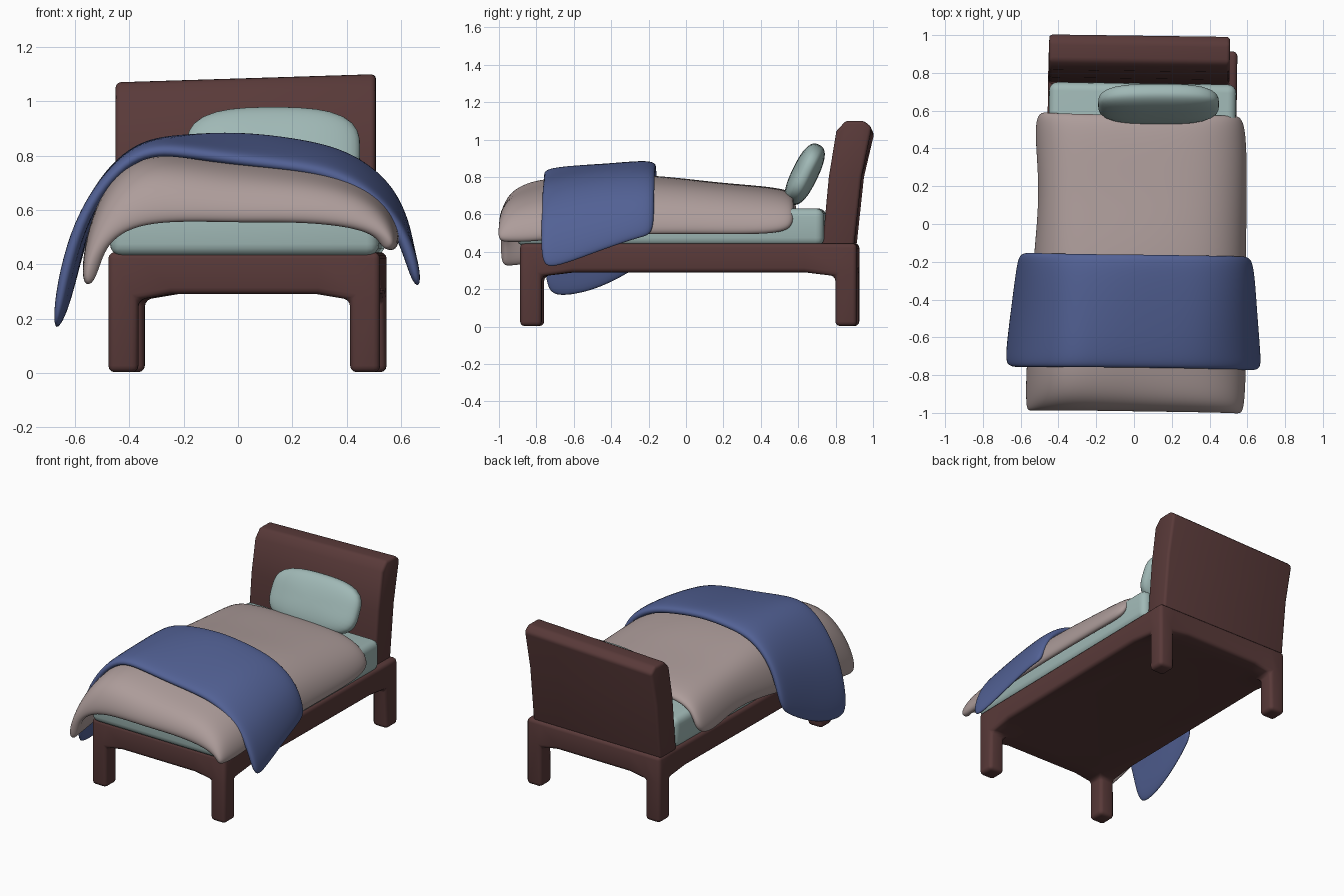
import bpy
import bmesh
import math
from mathutils import Matrix, Vector

default_cube = bpy.data.objects.get("Cube")
if default_cube:
    bpy.data.objects.remove(default_cube, do_unlink=True)

# The bed is turned very slightly; hard parts share this placement
BED = Matrix.Translation((0.035, 0.02, 0)) @ Matrix.Rotation(-0.014, 4, 'Z')


def material(name, color):
    mat = bpy.data.materials.new(name)
    mat.use_nodes = True
    mat.diffuse_color = (*color, 1)
    mat.node_tree.nodes["Principled BSDF"].inputs["Base Color"].default_value = (*color, 1)
    return mat


wood = material("dark red wood", (0.1, 0.042, 0.041))
linen = material("pale teal linen", (0.35, 0.48, 0.465))
cotton = material("dusty pink cotton", (0.42, 0.335, 0.325))
wool = material("blue wool", (0.085, 0.12, 0.3))


def finish(bm, name, mat, matrix=Matrix(), angle=40):
    bmesh.ops.recalc_face_normals(bm, faces=bm.faces)
    mesh = bpy.data.meshes.new(name)
    bm.to_mesh(mesh)
    bm.free()
    mesh.materials.append(mat)
    obj = bpy.data.objects.new(name, mesh)
    bpy.context.collection.objects.link(obj)
    obj.matrix_world = matrix
    bpy.ops.object.select_all(action='DESELECT')
    obj.select_set(True)
    bpy.context.view_layer.objects.active = obj
    bpy.ops.object.shade_smooth_by_angle(angle=math.radians(angle))
    return obj


def box(low, high):
    low, high = Vector(low), Vector(high)
    bm = bmesh.new()
    bmesh.ops.create_cube(bm, size=1)
    for v in bm.verts:
        v.co = (low + high) / 2 + v.co * (high - low)
    return bm


def round_edges(bm, width, segments=3):
    bmesh.ops.recalc_face_normals(bm, faces=bm.faces)
    edges = [e for e in bm.edges if e.calc_face_angle(0) > 0.6]
    bmesh.ops.bevel(bm, geom=edges, offset=width, segments=segments,
                    profile=0.5, affect='EDGES', clamp_overlap=True)


# Frame: a slab cut into cells, corner cells pulled down into legs
bm = box((-0.5, -0.9, 0.29), (0.5, 0.9, 0.445))
for axis, cuts in ((0, (0.39, 0.27)), (1, (0.785, 0.62))):
    for cut in cuts:
        for side in (-1, 1):
            co, no = Vector(), Vector()
            co[axis], no[axis] = cut * side, 1
            bmesh.ops.bisect_plane(bm, geom=bm.verts[:] + bm.edges[:] + bm.faces[:],
                                   plane_co=co, plane_no=no)
corners = []
for f in bm.faces:
    c = f.calc_center_median()
    if c.z < 0.3 and abs(c.x) > 0.4 and abs(c.y) > 0.8:
        corners.append(f)
# Small brackets where the rails meet the legs
for v in bm.verts:
    if v.co.z < 0.3 and abs(v.co.x) > 0.38 and abs(v.co.y) > 0.78:
        v.co.z = 0.27
legs = bmesh.ops.extrude_face_region(bm, geom=corners)
for v in legs["geom"]:
    if isinstance(v, bmesh.types.BMVert):
        v.co.z = 0.003
for f in corners:
    if f.is_valid:
        bm.faces.remove(f)
round_edges(bm, 0.024)
finish(bm, "bed_frame", wood, BED)

# Headboard: leaning side profile extruded across, top rising to one side
profile = [(0.715, 0.43), (0.75, 0.8), (0.79, 1.03), (0.84, 1.085), (0.94, 1.085),
           (0.98, 1.05), (0.925, 0.8), (0.885, 0.43)]
bm = bmesh.new()
ends = []
for x, lift in ((-0.497, -0.015), (0.46, 0.015)):
    ends.append([bm.verts.new((x, y, z + (lift if z > 1 else 0))) for y, z in profile])
    bm.faces.new(ends[-1])
for i in range(len(profile)):
    j = (i + 1) % len(profile)
    bm.faces.new((ends[0][i], ends[0][j], ends[1][j], ends[1][i]))
round_edges(bm, 0.018)
finish(bm, "headboard", wood, BED)

# Mattress
bm = box((-0.494, -0.92, 0.43), (0.497, 0.725, 0.632))
round_edges(bm, 0.045, 4)
finish(bm, "mattress", linen, BED)

# Pillow: squared-off ellipsoid leaning on the headboard
bm = bmesh.new()
bmesh.ops.create_uvsphere(bm, u_segments=40, v_segments=24, radius=1)
for v in bm.verts:
    x, z, y = v.co
    flat = math.hypot(x, z)
    square = (abs(x / flat) ** 3.4 + abs(z / flat) ** 3.4) ** (-1 / 3.4) if flat > 1e-5 else 1
    swell = 0.07 * math.copysign(abs(y) ** 0.75, y)
    grow = flat ** 0.8 * square
    v.co = (math.copysign(grow * abs(x) / max(flat, 1e-5), x) * 0.32, swell,
            math.copysign(grow * abs(z) / max(flat, 1e-5), z) * 0.175 * (1 - 0.1 * x * x))
finish(bm, "pillow", linen,
       Matrix.Translation((0.13, 0.635, 0.815)) @ Matrix.Rotation(math.radians(-26), 4, 'X'), 180)


def drape(name, rows, mat, thickness, skew):
    """Row: y, left hem x and z, left/middle/right top z, right hem x and z."""
    bm = bmesh.new()
    grid = []
    for y, xl, zl, tl, mid, tr, xr, zr in rows:
        sl, sr = -0.4, 0.42
        points = [(xl, zl), (sl + 0.75 * (xl - sl), zl + 0.6 * (tl - zl)), (sl, tl),
                  (-0.2, (tl + mid) / 2 + 0.01), (0, mid), (0.22, (tr + mid) / 2 + 0.01),
                  (sr, tr), (sr + 0.75 * (xr - sr), zr + 0.6 * (tr - zr)), (xr, zr)]
        grid.append([bm.verts.new((x, y - skew * x, z)) for x, z in points])
    for a, b in zip(grid, grid[1:]):
        for i in range(len(a) - 1):
            bm.faces.new((a[i], a[i + 1], b[i + 1], b[i]))
    obj = finish(bm, name, mat, angle=180)
    # Rows run head to foot, so make sure the outer side faces up
    if sum(p.normal.z for p in obj.data.polygons) < 0:
        obj.data.flip_normals()
    solid = obj.modifiers.new("thickness", 'SOLIDIFY')
    solid.thickness = thickness
    solid.offset = -1
    smooth = obj.modifiers.new("softness", 'SUBSURF')
    smooth.levels = smooth.render_levels = 3
    return obj


# Duvet, drooping at the left foot corner
drape("duvet", [
    (0.59, -0.53, 0.51, 0.70, 0.72, 0.70, 0.59, 0.53),
    (0.45, -0.54, 0.45, 0.73, 0.75, 0.72, 0.615, 0.50),
    (0.15, -0.51, 0.51, 0.75, 0.77, 0.745, 0.615, 0.50),
    (-0.20, -0.55, 0.47, 0.79, 0.82, 0.77, 0.61, 0.50),
    (-0.55, -0.57, 0.40, 0.80, 0.80, 0.75, 0.61, 0.49),
    (-0.80, -0.59, 0.34, 0.80, 0.76, 0.70, 0.61, 0.46),
    (-0.96, -0.59, 0.32, 0.73, 0.70, 0.67, 0.60, 0.46),
    (-1.01, -0.58, 0.33, 0.55, 0.56, 0.55, 0.58, 0.47),
], cotton, 0.065, 0.014)

# Folded blanket across the foot, hanging over both sides
drape("blanket", [
    (-0.155, -0.62, 0.40, 0.83, 0.885, 0.81, 0.63, 0.49),
    (-0.23, -0.64, 0.33, 0.855, 0.895, 0.825, 0.655, 0.48),
    (-0.46, -0.67, 0.19, 0.865, 0.865, 0.81, 0.67, 0.40),
    (-0.69, -0.70, 0.14, 0.865, 0.825, 0.765, 0.69, 0.31),
    (-0.77, -0.695, 0.19, 0.845, 0.80, 0.735, 0.69, 0.32),
], wool, 0.05, 0.014)
